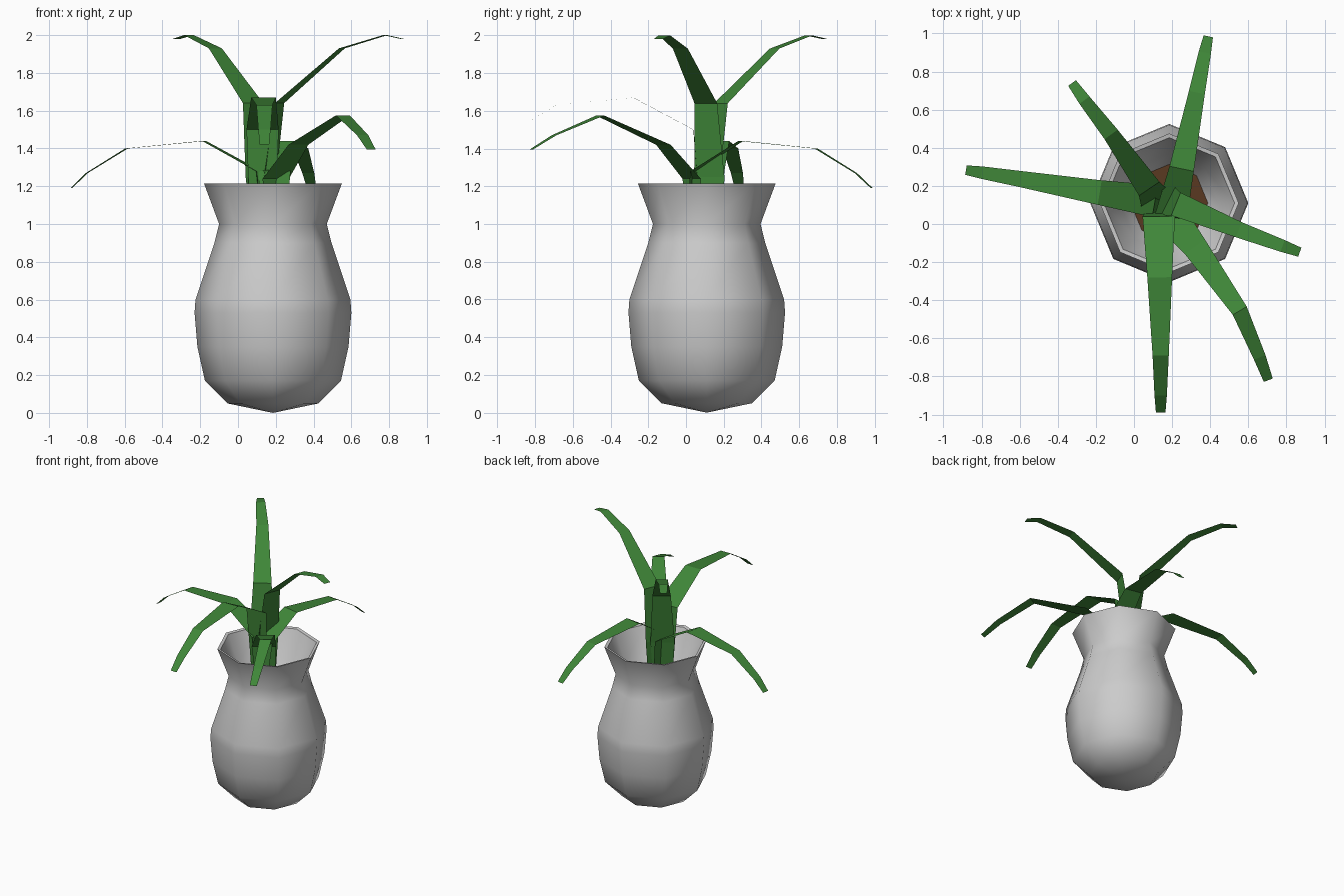
import bpy, math
from mathutils import Vector

if "Cube" in bpy.data.objects:
    bpy.data.objects.remove(bpy.data.objects["Cube"])

CX, CY, SIDES = 0.185, 0.11, 8


def material(name, color):
    m = bpy.data.materials.new(name)
    m.diffuse_color = color
    m.use_nodes = True
    m.node_tree.nodes["Principled BSDF"].inputs["Base Color"].default_value = m.diffuse_color
    return m


def mesh_object(name, verts, faces, mat=None):
    me = bpy.data.meshes.new(name)
    me.from_pydata(verts, [], faces)
    me.update()
    ob = bpy.data.objects.new(name, me)
    bpy.context.collection.objects.link(ob)
    if mat:
        me.materials.append(mat)
    return ob


def lathe(name, profile, start=None, end=None, mat=None):
    """Revolve (radius, z) pairs; start / end are optional pole heights."""
    verts, faces = [], []
    for r, z in profile:
        for i in range(SIDES):
            a = 2 * math.pi * i / SIDES
            verts.append((CX + r * math.cos(a), CY + r * math.sin(a), z))
    for k in range(len(profile) - 1):
        for i in range(SIDES):
            j = (i + 1) % SIDES
            a, b = k * SIDES, (k + 1) * SIDES
            faces.append((a + i, a + j, b + j, b + i))
    if start is not None:
        verts.append((CX, CY, start))
        p = len(verts) - 1
        faces += [(p, (i + 1) % SIDES, i) for i in range(SIDES)]
    if end is not None:
        verts.append((CX, CY, end))
        p, b = len(verts) - 1, (len(profile) - 1) * SIDES
        faces += [(b + i, b + (i + 1) % SIDES, p) for i in range(SIDES)]
    return mesh_object(name, verts, faces, mat)


def leaf(name, points, mat):
    """Flat strip along points (base to tip), narrowing towards the tip."""
    widths = (0.13, 0.17, 0.13, 0.085, 0.065, 0.05)
    pts = [Vector(p) for p in points]
    verts = []
    for i, (p, w) in enumerate(zip(pts, widths)):
        d = pts[min(i + 1, 5)] - pts[max(i - 1, 0)]
        if i < 2:
            d = pts[3] - pts[2]
        side = Vector((-d.y, d.x, 0)).normalized() * w / 2
        verts += [p - side, p + side]
    faces = [(2 * i, 2 * i + 2, 2 * i + 3, 2 * i + 1) for i in range(5)]
    return mesh_object(name, verts, faces, mat)


green = material("leaf_green", (0.05, 0.24, 0.04, 1))
brown = material("soil_brown", (0.10, 0.04, 0.015, 1))

# Vase: outer wall, rim and inner wall
vase = lathe("vase", [(0.24, 0.05), (0.36, 0.17), (0.40, 0.35), (0.415, 0.53),
                      (0.41, 0.60), (0.31, 0.90), (0.285, 1.0), (0.365, 1.215),
                      (0.343, 1.21), (0.26, 1.0), (0.20, 0.90)], start=0.0)
bpy.context.view_layer.objects.active = vase
vase.select_set(True)
bpy.ops.object.shade_smooth_by_angle(angle=math.radians(50))

# Soil
lathe("soil", [(0.205, 0.905)], end=0.91, mat=brown)

# Leaves
leaf("leaf_back_left", [(0.13, 0.10, 0.9), (0.11, 0.13, 1.25), (0.08, 0.185, 1.64),
                        (-0.12, 0.47, 1.93), (-0.26, 0.65, 2.0), (-0.325, 0.74, 1.98)], green)
leaf("leaf_right", [(0.16, 0.13, 0.9), (0.17, 0.125, 1.25), (0.22, 0.105, 1.64),
                    (0.55, -0.03, 1.93), (0.78, -0.115, 2.0), (0.87, -0.148, 1.98)], green)
leaf("leaf_back", [(0.18, 0.0, 0.9), (0.195, 0.04, 1.28), (0.25, 0.29, 1.44),
                   (0.33, 0.69, 1.40), (0.372, 0.90, 1.27), (0.39, 0.985, 1.19)], green)
leaf("leaf_left", [(0.15, 0.11, 0.9), (0.11, 0.12, 1.28), (-0.18, 0.165, 1.44),
                   (-0.59, 0.235, 1.40), (-0.80, 0.27, 1.27), (-0.882, 0.283, 1.19)], green)
leaf("leaf_front", [(0.13, 0.08, 0.95), (0.13, 0.04, 1.50), (0.135, -0.28, 1.67),
                    (0.14, -0.69, 1.63), (0.14, -0.90, 1.50), (0.14, -0.99, 1.42)], green)
leaf("leaf_front_right", [(0.20, 0.06, 0.9), (0.20, 0.03, 1.24), (0.32, -0.12, 1.42),
                          (0.555, -0.455, 1.575), (0.66, -0.70, 1.47), (0.705, -0.82, 1.395)], green)
